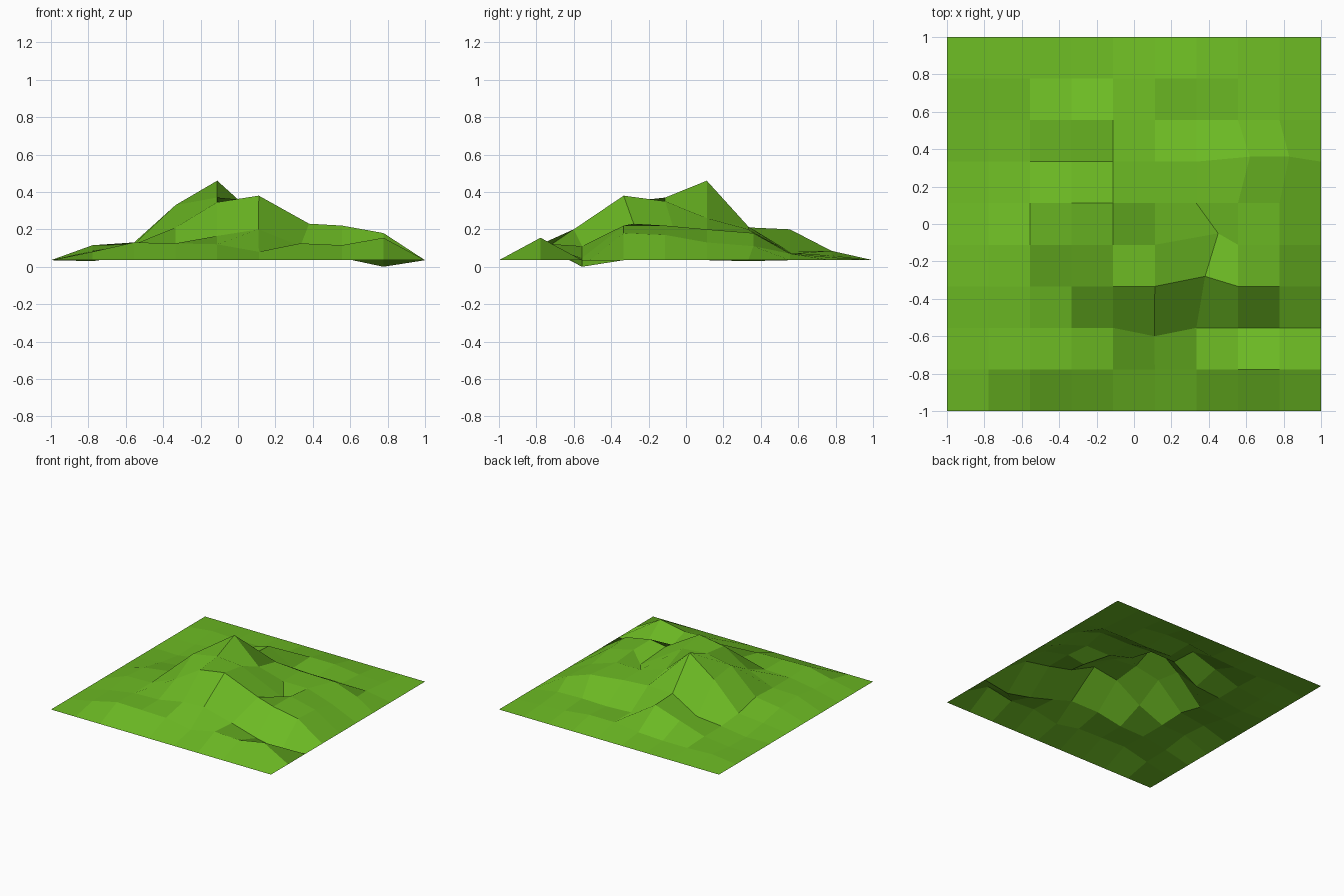
import bpy, bmesh

if "Cube" in bpy.data.objects:
    bpy.data.objects.remove(bpy.data.objects["Cube"])

N = 9
STEP = 2.0 / N
EDGE = 0.035

# interior relief in hundredths, rows from front to back, left to right
RELIEF = [
    (8.0, 13, 12.5, 12, 8, 12.5, 11.5, 15.5),
    (8.5, 12, 12.5, 16.5, 20, 11, 4.7, 0),
    (11.5, 12, 21, 34.5, 38, 23, 22, 18),
    (10, 13, 33, 37, 35, 15, 22, 17),
    (6, 8, 30, 46, 26, 20, 20, 13),
    (3, 6, 8, 21, 21.5, 20, 18, 11),
    (3.5, 6, 13, 20, 8, 7, 7.5, 7),
    (6, 5, 5, 6, 8.5, 8.5, 6, 5),
]
# ground points dragged sideways: (column, row) -> (x, y)
DRAGGED = {(5, 2): (0.11, -0.60), (6, 3): (0.38, -0.28), (6, 4): (0.45, -0.05),
           (7, 6): (0.62, 0.36), (8, 6): (0.83, 0.36)}

# terrain sheet
bm = bmesh.new()
grid = []
for j in range(N + 1):
    row = []
    for i in range(N + 1):
        x, y = DRAGGED.get((i, j), (-1 + i * STEP, -1 + j * STEP))
        inside = 0 < i < N and 0 < j < N
        z = RELIEF[j - 1][i - 1] / 100 if inside else EDGE
        row.append(bm.verts.new((x, y, z)))
    grid.append(row)
for j in range(N):
    for i in range(N):
        bm.faces.new((grid[j][i], grid[j][i + 1], grid[j + 1][i + 1], grid[j + 1][i]))

mesh = bpy.data.meshes.new("grassy_hill")
bm.to_mesh(mesh)
bm.free()
hill = bpy.data.objects.new("grassy_hill", mesh)
bpy.context.collection.objects.link(hill)

# grass colour
grass = bpy.data.materials.new("grass")
grass.diffuse_color = (0.15, 0.49, 0.017, 1)
grass.use_nodes = True
grass.node_tree.nodes["Principled BSDF"].inputs["Base Color"].default_value = grass.diffuse_color
mesh.materials.append(grass)
